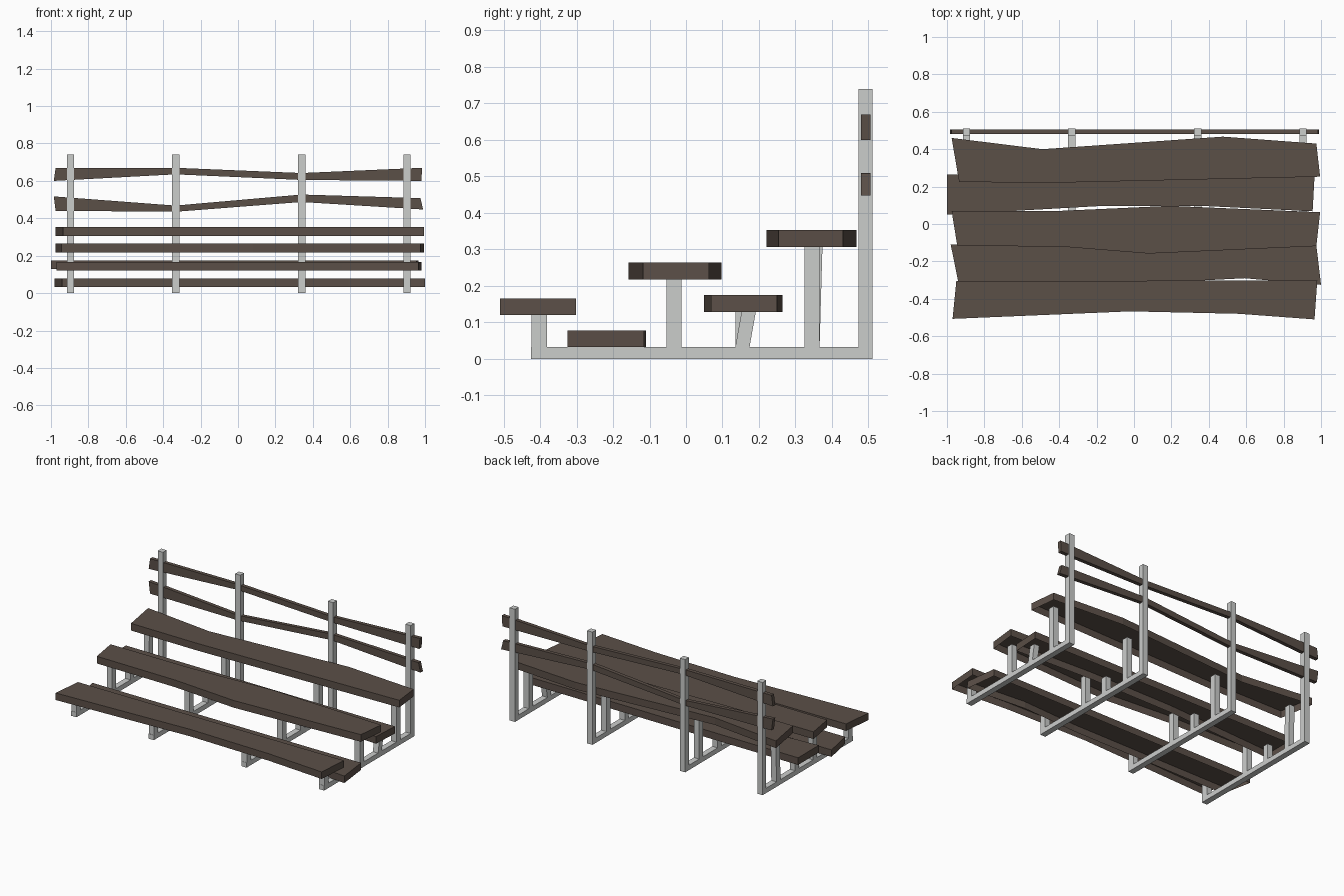
import bpy, bmesh

if "Cube" in bpy.data.objects:
    bpy.data.objects.remove(bpy.data.objects["Cube"])


def material(name, rgb):
    m = bpy.data.materials.new(name)
    m.diffuse_color = (*rgb, 1)
    m.use_nodes = True
    m.node_tree.nodes["Principled BSDF"].inputs["Base Color"].default_value = m.diffuse_color
    return m


WOOD = material("dark brown wood", (0.105, 0.079, 0.064))
METAL = material("light grey metal", (0.60, 0.61, 0.60))


def finish(bm, name, mat):
    bmesh.ops.recalc_face_normals(bm, faces=bm.faces)
    me = bpy.data.meshes.new(name)
    bm.to_mesh(me)
    bm.free()
    me.materials.append(mat)
    ob = bpy.data.objects.new(name, me)
    bpy.context.collection.objects.link(ob)
    return ob


def slab(name, outline, lo, hi, mat, axis, open_bottom=False):
    """Extrude a 2D outline from lo to hi along the given axis (0, 1 or 2)."""
    bm = bmesh.new()

    def at(p, h):
        c = list(p)
        c.insert(axis, h)
        return bm.verts.new(c)

    a = [at(p, lo) for p in outline]
    b = [at(p, hi) for p in outline]
    n = len(outline)
    top = bm.faces.new(b)
    if not open_bottom:
        bm.faces.new(list(reversed(a)))
    for i in range(n):
        j = (i + 1) % n
        bm.faces.new((a[i], a[j], b[j], b[i]))
    ob = finish(bm, name, mat)
    if open_bottom and ob.data.polygons[0].normal.z < 0:
        ob.data.flip_normals()
    return ob


# Seats and footboards: rough planks, hollow underneath (x, y outlines)
planks = {
    "front_seat": (0.12, 0.166, [(-0.97, -0.507), (-0.02, -0.467), (0.56, -0.48),
                   (0.965, -0.51), (0.98, -0.302), (-0.95, -0.305)]),
    "front_footboard": (0.032, 0.078, [(-0.94, -0.308), (0.2, -0.31), (0.59, -0.29),
                        (1.0, -0.325), (0.975, -0.115), (-0.98, -0.11)]),
    "middle_seat": (0.217, 0.264, [(-0.945, -0.115), (-0.37, -0.122), (0.08, -0.158),
                    (0.975, -0.118), (0.995, 0.063), (0.19, 0.097), (-0.4, 0.07),
                    (-0.975, 0.07)]),
    "rear_footboard": (0.128, 0.175, [(-1.0, 0.05), (-0.2, 0.095), (0.4, 0.095),
                       (0.955, 0.068), (0.965, 0.25), (-1.0, 0.265)]),
    "rear_seat": (0.306, 0.353, [(-0.935, 0.225), (-0.45, 0.22), (0.995, 0.253),
                  (0.975, 0.43), (0.475, 0.467), (-0.49, 0.40), (-0.975, 0.46)]),
}
for name, (lo, hi, pts) in planks.items():
    slab(name, pts, lo, hi, WOOD, 2, open_bottom=True)

# Backrest rails (x, z outlines)
slab("upper_back_rail", [(-0.985, 0.60), (-0.335, 0.635), (0.34, 0.605), (0.98, 0.60),
     (0.985, 0.67), (0.34, 0.642), (-0.335, 0.67), (-0.975, 0.67)], 0.48, 0.505, WOOD, 1)
slab("lower_back_rail", [(-0.975, 0.44), (-0.335, 0.435), (0.34, 0.487), (0.99, 0.447),
     (0.975, 0.508), (0.34, 0.527), (-0.335, 0.468), (-0.985, 0.517)], 0.48, 0.505, WOOD, 1)

# Four support frames: ground beam, back post and upright legs (y, z outlines)
W = 0.019
for i, x in enumerate((-0.895, -0.333, 0.341, 0.904)):
    def bar(part, y0, y1, z0, z1, lean=0.0):
        slab(f"{part}_{i + 1}", [(y0, z0), (y1, z0), (y1 + lean, z1), (y0 + lean, z1)],
             x - W, x + W, METAL, 0)
    bar("ground_beam", -0.425, 0.473, 0, 0.032)
    bar("back_post", 0.473, 0.511, 0, 0.74)
    bar("front_leg", -0.423, -0.381, 0.032, 0.125)
    bar("middle_leg", -0.054, -0.013, 0.032, 0.222)
    bar("footboard_leg", 0.135, 0.174, 0.032, 0.133, 0.018 if i == 3 else 0)
    bar("rear_leg", 0.325, 0.366, 0.032, 0.311, 0.008 if i == 0 else 0)
